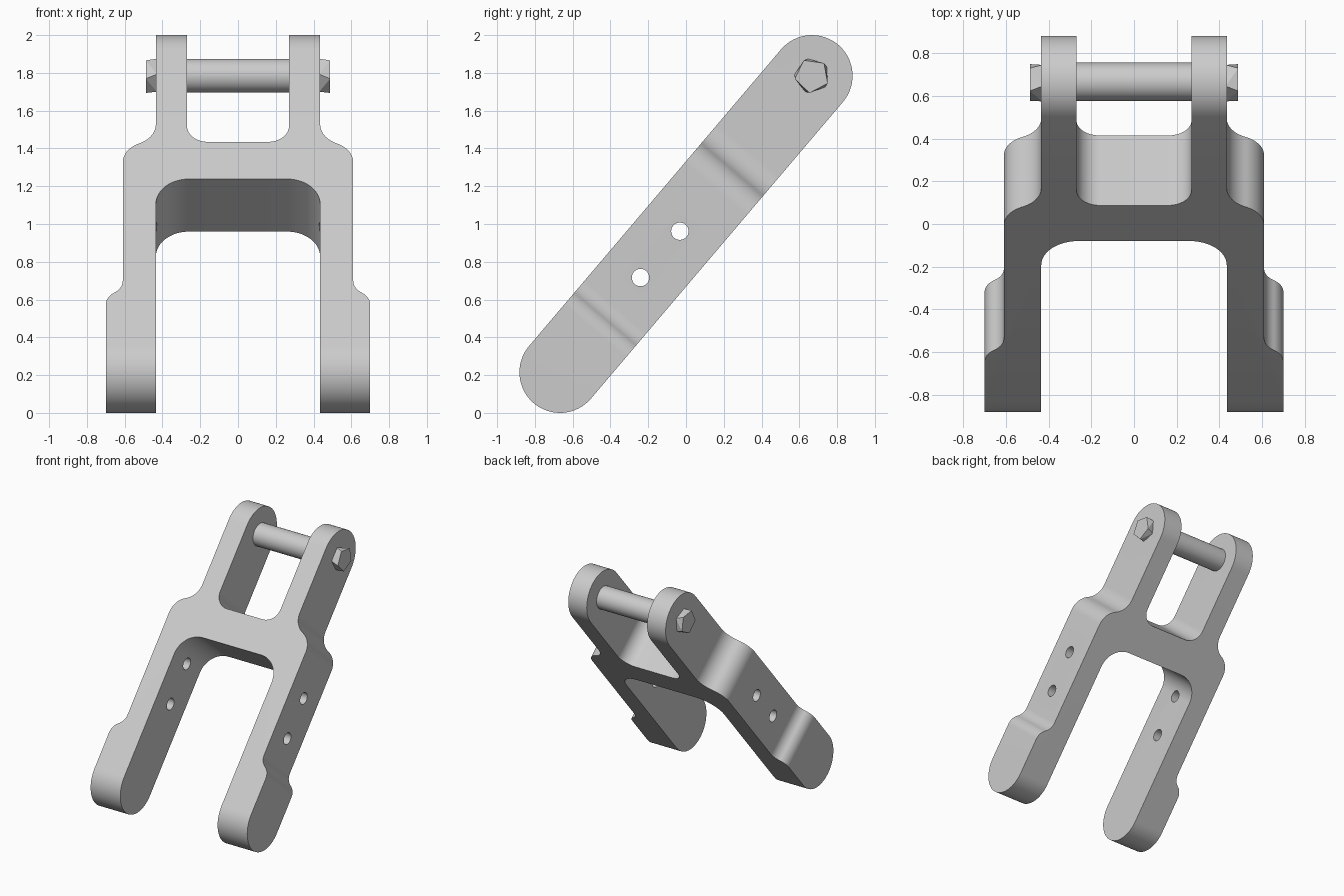
import bpy, bmesh, math
from mathutils import Vector, Matrix

if "Cube" in bpy.data.objects:
    bpy.data.objects.remove(bpy.data.objects["Cube"])

grey = bpy.data.materials.new("light grey metal")
grey.use_nodes = True
grey.diffuse_color = (0.6, 0.6, 0.6, 1)
grey.node_tree.nodes["Principled BSDF"].inputs["Base Color"].default_value = (0.6, 0.6, 0.6, 1)

HALF_LENGTH, END_RADIUS = 1.03, 0.215
# Local y runs along the slanted bar, local z across its thickness
TILT = Matrix.Translation((0, 0, 1)) @ Matrix.Rotation(math.radians(49.65), 4, 'X')


def make_object(name, bm):
    bmesh.ops.recalc_face_normals(bm, faces=bm.faces)
    mesh = bpy.data.meshes.new(name)
    bm.to_mesh(mesh)
    bm.free()
    mesh.materials.append(grey)
    ob = bpy.data.objects.new(name, mesh)
    bpy.context.collection.objects.link(ob)
    return ob


def prism(name, points, offset):
    """Extrude a closed outline of 3D points by the offset."""
    bm = bmesh.new()
    low = [bm.verts.new(p) for p in points]
    high = [bm.verts.new(Vector(p) + Vector(offset)) for p in points]
    bm.faces.new(low)
    bm.faces.new(high)
    for i in range(len(low)):
        bm.faces.new((low[i - 1], low[i], high[i], high[i - 1]))
    return make_object(name, bm)


def rounded(corners, steps=12):
    """Replace each (x, y, radius) corner by an arc."""
    out = []
    for i, (x, y, r) in enumerate(corners):
        p = Vector((x, y))
        if r == 0:
            out.append(p)
            continue
        a = (Vector(corners[i - 1][:2]) - p).normalized()
        b = (Vector(corners[(i + 1) % len(corners)][:2]) - p).normalized()
        half = a.angle(b) / 2
        centre = p + (a + b).normalized() * r / math.sin(half)
        start = p + a * r / math.tan(half) - centre
        turn = start.angle_signed(p + b * r / math.tan(half) - centre)
        for k in range(steps + 1):
            # angle_signed is clockwise positive, rotation is counter-clockwise
            out.append(centre + Matrix.Rotation(-turn * k / steps, 2) @ start)
    return out


def cylinder(name, radius, length, s):
    bm = bmesh.new()
    bmesh.ops.create_cone(bm, cap_ends=True, segments=32, radius1=radius, radius2=radius,
                          depth=length, matrix=Matrix.Translation((0, s, 0)) @ Matrix.Rotation(math.pi / 2, 4, 'Y'))
    return make_object(name, bm)


def smooth(ob):
    bpy.ops.object.select_all(action='DESELECT')
    ob.select_set(True)
    bpy.context.view_layer.objects.active = ob
    bpy.ops.object.shade_smooth_by_angle(angle=math.radians(30))


def boolean(ob, tool, operation):
    mod = ob.modifiers.new(operation, 'BOOLEAN')
    mod.operation, mod.solver, mod.object = operation, 'EXACT', tool
    bpy.context.view_layer.objects.active = ob
    bpy.ops.object.modifier_apply(modifier=mod.name)
    bpy.data.objects.remove(tool)


# Forked body outline, one side from upper crotch round to lower crotch
side = [(0.27, 0.388, 0.11), (0.27, 1.4, 0), (0.435, 1.4, 0), (0.435, 0.42, 0.145),
        (0.61, 0.335, 0.145), (0.61, -0.63, 0.1), (0.70, -0.69, 0.1),
        (0.70, -1.4, 0), (0.435, -1.4, 0), (0.435, 0.13, 0.175)]
mirrored = [(-x, y, r) for x, y, r in reversed(side)]
outline = rounded(side + mirrored)
body = prism("forked_body", [(p.x, p.y, -0.4) for p in outline], (0, 0, 0.8))

# Round both ends and trim the thickness
stadium = []
for centre, first in ((HALF_LENGTH, 0), (-HALF_LENGTH, math.pi)):
    for k in range(33):
        a = first + math.pi * k / 32
        stadium.append((-1, centre + END_RADIUS * math.sin(a), END_RADIUS * math.cos(a)))
boolean(body, prism("end_rounding", stadium, (2, 0, 0)), 'INTERSECT')

# Cross holes through both legs
for s in (-0.05, -0.372):
    boolean(body, cylinder("hole_cutter", 0.046, 2, s), 'DIFFERENCE')
smooth(body)

# Cross pin between the upper arms
pin = cylinder("cross_pin", 0.09, 0.87, HALF_LENGTH)
smooth(pin)
body.matrix_world = TILT
pin.matrix_world = TILT

# Faceted five-sided pin heads with a slight twist
pin_centre = TILT @ Vector((0, HALF_LENGTH, 0))
for name, sign in (("left_pin_head", 1), ("right_pin_head", -1)):
    bm = bmesh.new()
    rings = []
    for x, twist in ((0.43, -15), (0.488, 0)):
        angles = [math.radians(46 + twist + 72 * k) for k in range(5)]
        rings.append([bm.verts.new((sign * x, 0.092 * math.cos(a), 0.092 * math.sin(a))) for a in angles])
    inner, outer = rings
    bm.faces.new(inner)
    bm.faces.new(outer)
    for k in range(5):
        n = (k + 1) % 5
        bm.faces.new((inner[k], inner[n], outer[k]))
        bm.faces.new((inner[n], outer[n], outer[k]))
    make_object(name, bm).location = pin_centre
